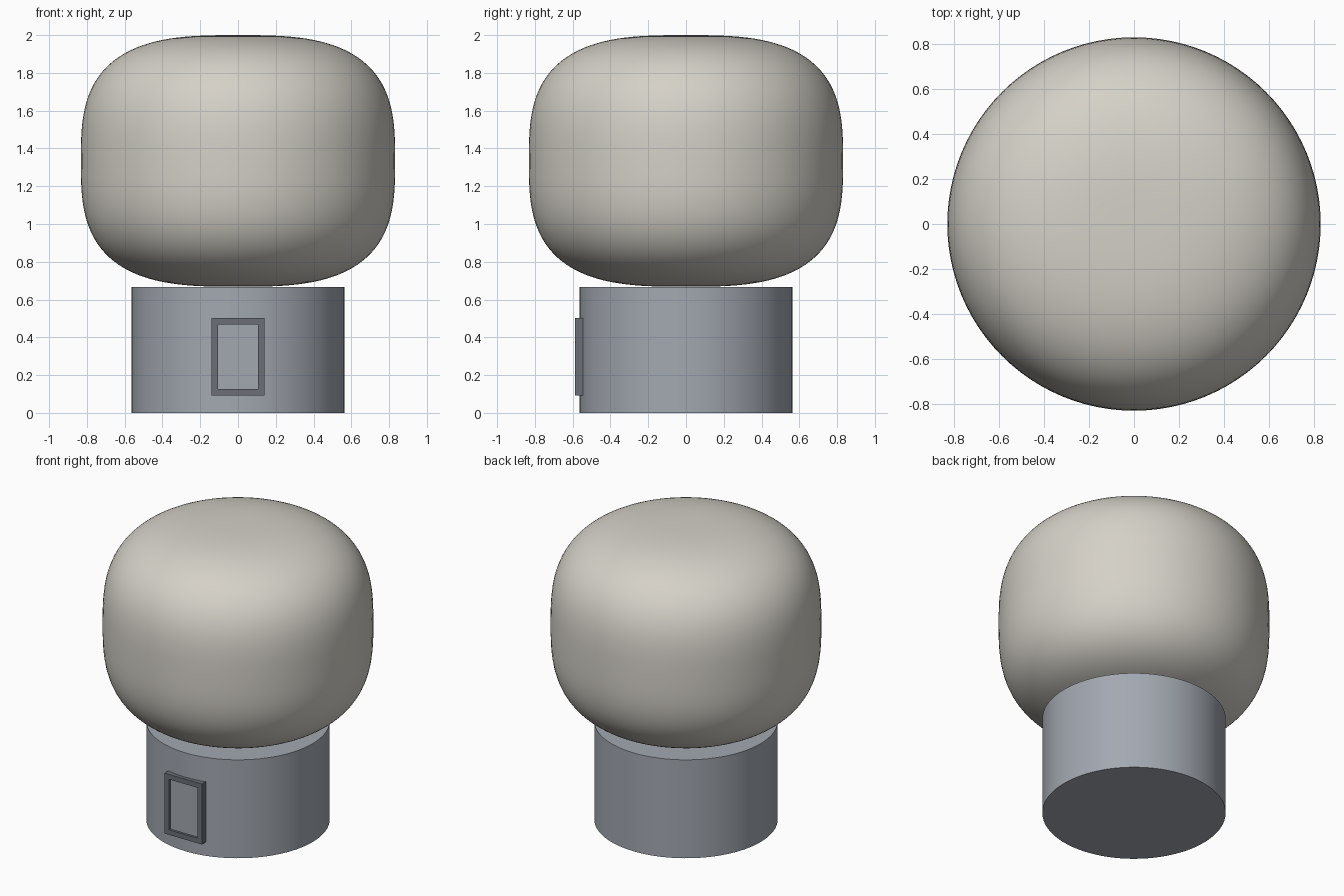
import bpy
import bmesh
from math import sin, cos, pi, radians

cube = bpy.data.objects.get("Cube")
if cube:
    bpy.data.objects.remove(cube, do_unlink=True)


def material(name, color):
    mat = bpy.data.materials.new(name)
    mat.use_nodes = True
    mat.diffuse_color = (*color, 1)
    bsdf = next(n for n in mat.node_tree.nodes if n.type == 'BSDF_PRINCIPLED')
    bsdf.inputs["Base Color"].default_value = (*color, 1)
    return mat


warm_white = material("warm white", (0.66, 0.635, 0.575))
grey = material("blue grey", (0.365, 0.395, 0.44))
dark_grey = material("dark grey", (0.145, 0.16, 0.185))


def finish(name, bm, mats, smooth=True):
    bmesh.ops.recalc_face_normals(bm, faces=bm.faces)
    mesh = bpy.data.meshes.new(name)
    bm.to_mesh(mesh)
    bm.free()
    obj = bpy.data.objects.new(name, mesh)
    bpy.context.collection.objects.link(obj)
    for mat in mats:
        mesh.materials.append(mat)
    if smooth:
        bpy.ops.object.select_all(action='DESELECT')
        obj.select_set(True)
        bpy.context.view_layer.objects.active = obj
        bpy.ops.object.shade_smooth_by_angle(angle=radians(30))
    return obj


def lathe(name, profile, mat, steps=96):
    """Spin a list of (radius, z) points around the z axis."""
    bm = bmesh.new()
    verts = [bm.verts.new((r, 0, z)) for r, z in profile]
    edges = [bm.edges.new(pair) for pair in zip(verts, verts[1:])]
    bmesh.ops.spin(bm, geom=verts + edges, cent=(0, 0, 0), axis=(0, 0, 1),
                   angle=2 * pi, steps=steps)
    bmesh.ops.remove_doubles(bm, verts=bm.verts, dist=0.0001)
    return finish(name, bm, [mat])


# Round base
BASE = 0.563
lathe("base", [(0, 0), (BASE, 0), (BASE, 0.667), (0, 0.667)], grey)

# Rounded-square globe: a superellipse profile
RADIUS, HALF, MIDDLE, COUNT = 0.832, 0.666, 1.334, 64
POWER = 2 / 3
profile = []
for i in range(COUNT + 1):
    a = pi * (i / COUNT - 0.5)
    r = RADIUS * cos(a) ** POWER if 0 < i < COUNT else 0
    z = abs(sin(a)) ** POWER * HALF
    profile.append((r, MIDDLE + (z if a > 0 else -z)))
lathe("globe", profile, warm_white)

# Framed panel on the front of the base
bm = bmesh.new()
bmesh.ops.create_cube(bm, size=1)
for v in bm.verts:
    v.co.x *= 0.28
    v.co.y = v.co.y * 0.042 - 0.566
    v.co.z = v.co.z * 0.41 + 0.297
front = min(bm.faces, key=lambda f: f.calc_center_median().y)
bmesh.ops.inset_individual(bm, faces=[front], thickness=0.034,
                           use_even_offset=True)
# Push the inner face back to leave a raised rim
inner = bmesh.ops.extrude_discrete_faces(bm, faces=[front])["faces"][0]
for v in inner.verts:
    v.co.y += 0.015
inner.material_index = 1
finish("door_frame", bm, [dark_grey, grey], smooth=False)
